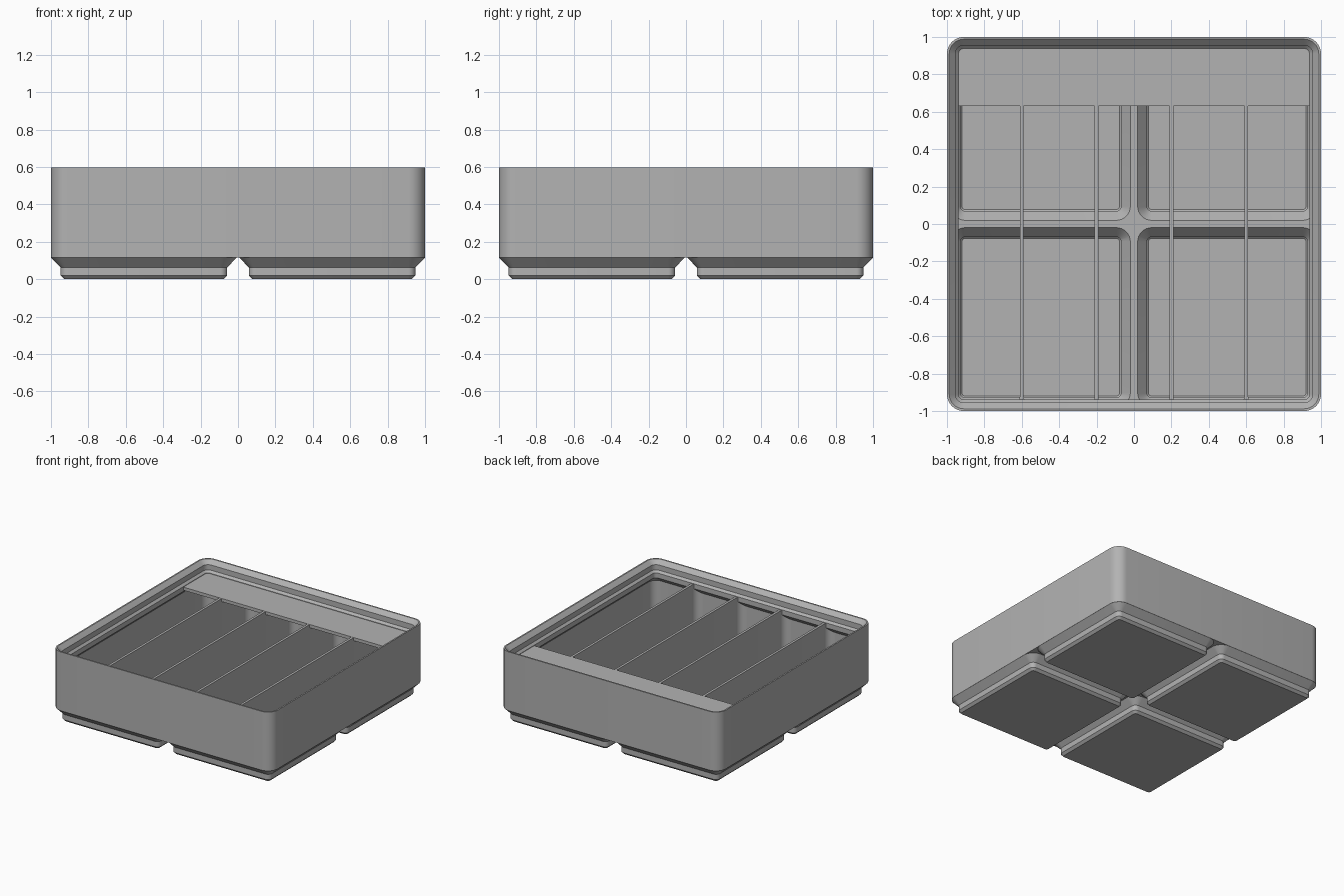
import bpy, bmesh, math

cube = bpy.data.objects.get("Cube")
if cube:
    bpy.data.objects.remove(cube, do_unlink=True)

grey = bpy.data.materials.new("plain grey")
grey.use_nodes = True
colour = (0.45, 0.45, 0.45, 1)
grey.diffuse_color = colour
grey.node_tree.nodes["Principled BSDF"].inputs["Base Color"].default_value = colour


def finish(name, bm):
    bmesh.ops.recalc_face_normals(bm, faces=bm.faces)
    mesh = bpy.data.meshes.new(name)
    bm.to_mesh(mesh)
    bm.free()
    mesh.materials.append(grey)
    ob = bpy.data.objects.new(name, mesh)
    bpy.context.collection.objects.link(ob)
    return ob


def rounded_loft(name, rings, cx=0, cy=0, steps=8):
    """Closed solid through rounded squares given as (half size, z, corner radius)."""
    bm = bmesh.new()
    loops = []
    for half, z, r in rings:
        loop = []
        for q in range(4):
            mid = math.pi / 2 * q + math.pi / 4
            ox = math.copysign(half - r, math.cos(mid))
            oy = math.copysign(half - r, math.sin(mid))
            for i in range(steps + 1):
                a = math.pi / 2 * (q + i / steps)
                loop.append(bm.verts.new((cx + ox + r * math.cos(a),
                                          cy + oy + r * math.sin(a), z)))
        loops.append(loop)
    for low, high in zip(loops, loops[1:]):
        for i in range(len(low)):
            j = (i + 1) % len(low)
            bm.faces.new((low[i], low[j], high[j], high[i]))
    bm.faces.new(loops[0])
    bm.faces.new(loops[-1])
    return finish(name, bm)


def prism(name, points, offset):
    """Extrude a flat outline of 3D points by an offset."""
    bm = bmesh.new()
    face = bm.faces.new([bm.verts.new(p) for p in points])
    grown = bmesh.ops.extrude_face_region(bm, geom=[face])["geom"]
    verts = [g for g in grown if isinstance(g, bmesh.types.BMVert)]
    bmesh.ops.translate(bm, verts=verts, vec=offset)
    return finish(name, bm)


def select(ob):
    bpy.ops.object.select_all(action="DESELECT")
    ob.select_set(True)
    bpy.context.view_layer.objects.active = ob


def combine(target, other, operation):
    mod = target.modifiers.new("combine", "BOOLEAN")
    mod.operation, mod.solver, mod.object = operation, "EXACT", other
    select(target)
    bpy.ops.object.modifier_apply(modifier=mod.name)
    bpy.data.objects.remove(other, do_unlink=True)


corners = [(x, y) for x in (-1, 1) for y in (-1, 1)]

# Outer walls and the four stepped feet
tray = rounded_loft("tray_body", [(1, 0.115, 0.09), (1, 0.598, 0.09)])
for x, y in corners:
    foot = rounded_loft("foot", [(0.426, 0, 0.019), (0.445, 0.019, 0.038),
                                 (0.445, 0.063, 0.038), (0.4965, 0.115, 0.09),
                                 (0.47, 0.125, 0.07)], x * 0.503, y * 0.503)
    combine(tray, foot, "UNION")

# Main cavity with the stepped stacking lip around its mouth
cavity = rounded_loft("cavity", [(0.978, 0.135, 0.068), (0.978, 0.425, 0.068),
                                 (0.938, 0.465, 0.028), (0.938, 0.505, 0.028),
                                 (0.955, 0.522, 0.045), (0.955, 0.565, 0.045),
                                 (0.988, 0.598, 0.078), (0.988, 0.65, 0.078)])
combine(tray, cavity, "DIFFERENCE")

# Pockets sunk into the feet, leaving the cross-shaped floor ridge
for x, y in corners:
    pocket = rounded_loft("pocket", [(0.421, 0.03, 0.016), (0.429, 0.038, 0.024),
                                     (0.429, 0.08, 0.024), (0.479, 0.135, 0.075),
                                     (0.46, 0.17, 0.06)], x * 0.4985, y * 0.4985)
    combine(tray, pocket, "DIFFERENCE")
parts = [tray]

# Dividers with filleted ends, and fins that fill down into the pockets
r, half, wall = 0.06, 0.01, 0.978
fillet = []
for i in range(7):
    a = math.pi / 2 * i / 6
    fillet.append((half + r - r * math.cos(a), wall - r + r * math.sin(a)))
fillet.append((half + r, wall + 0.007))
outline = fillet + [(-x, y) for x, y in reversed(fillet)]
outline += [(-x, -y) for x, y in fillet] + [(x, -y) for x, y in reversed(fillet)]
fin = [(0.075, 0.025), (0.922, 0.025), (0.935, 0.08),
       (0.982, 0.14), (0.012, 0.14), (0.062, 0.08)]
for n, cx in enumerate((-0.6, -0.2, 0.2, 0.6), 1):
    parts.append(prism(f"divider_{n}", [(cx + x, y, 0.13) for x, y in outline],
                       (0, 0, 0.37)))
    for side, label in ((-1, "front"), (1, "back")):
        parts.append(prism(f"divider_fin_{label}_{n}",
                           [(cx - half, side * y, z) for y, z in fin],
                           (2 * half, 0, 0)))

# Label shelf along the back, with a shallow sloped underside
shelf = [(0.63, 0.501), (0.965, 0.501), (0.965, 0.37), (0.63, 0.475)]
parts.append(prism("label_shelf", [(-0.965, y, z) for y, z in shelf], (1.93, 0, 0)))

for ob in parts:
    select(ob)
    bpy.ops.object.shade_smooth_by_angle(angle=math.radians(25))
